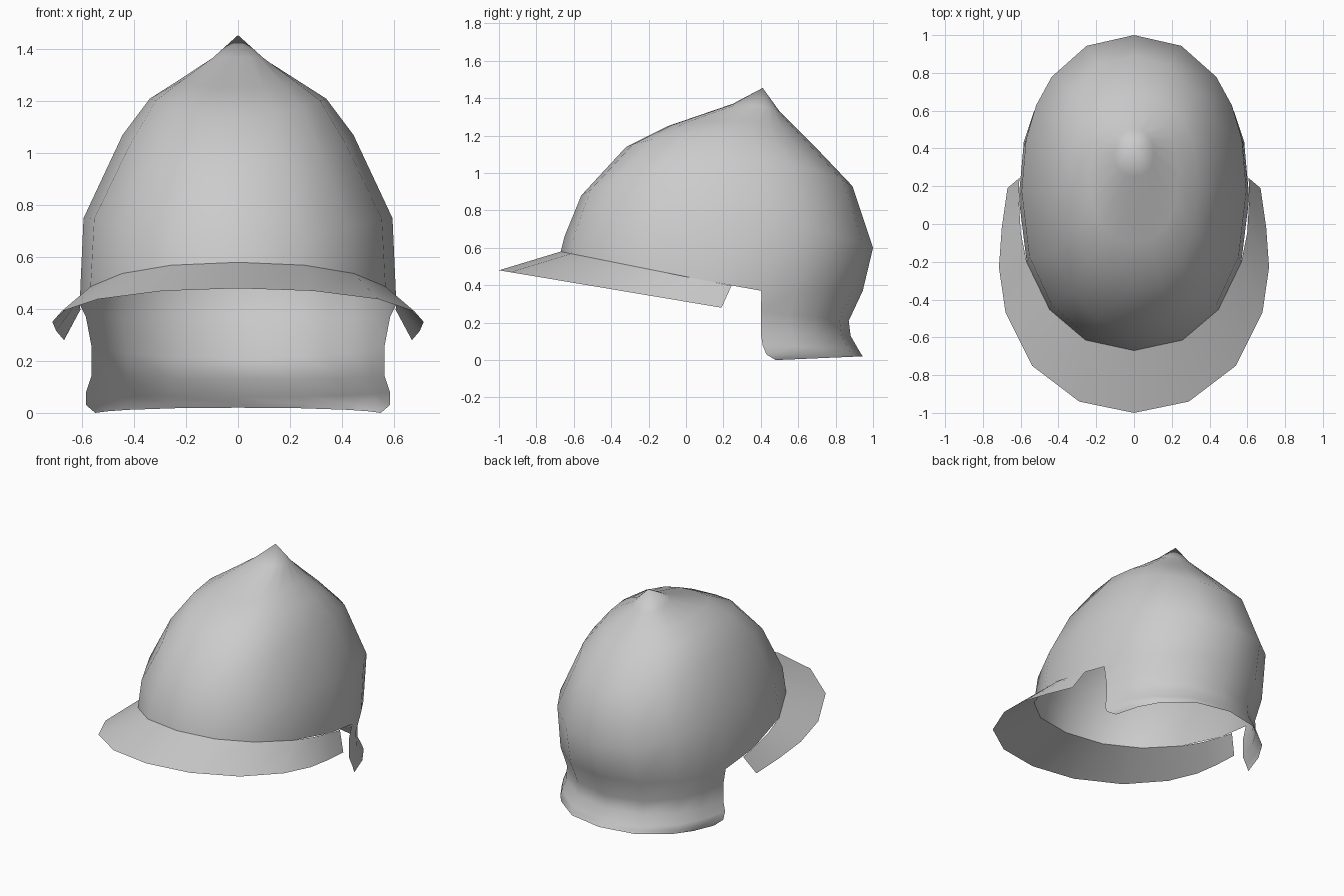
import bpy, bmesh
from math import sin, cos, radians, copysign

if "Cube" in bpy.data.objects:
    bpy.data.objects.remove(bpy.data.objects["Cube"])

HALF = [0, 22.5, 45, 67.5, 90, 107, 121, 135, 157.5, 180]
FULL = HALF + [360 - a for a in reversed(HALF[1:-1])]


def squared(v):
    # slightly squared-off ellipse
    return copysign(abs(v) ** 0.9, v) if abs(v) > 1e-6 else 0.0


def ring_point(a, w, yf, zf, yb, zb, bump):
    s, c = squared(sin(radians(a))), squared(cos(radians(a)))
    k = (1 - c) / 2
    return (w * s, yf + (yb - yf) * k, zf + (zb - zf) * k + bump * s * s)


def rim_point(a):
    # tilted lower edge of the dome, levelling out at the back
    x, y, _ = ring_point(a, 0.61, -0.67, 0, 0.945, 0, 0)
    return (x, y, max(0.37, 0.58 - 0.2 * (y + 0.67)))


def strip(bm, low, high, closed=False):
    n = len(low)
    for i in range(n if closed else n - 1):
        j = (i + 1) % n
        bm.faces.new((low[i], low[j], high[j], high[i]))


def finish(bm, name):
    me = bpy.data.meshes.new(name)
    for f in bm.faces:
        f.smooth = True
    bm.to_mesh(me)
    bm.free()
    ob = bpy.data.objects.new(name, me)
    bpy.context.collection.objects.link(ob)


# Dome: tilted rings (half width, front y, z, back y, z, side lift) to an apex
bm = bmesh.new()
rings = [
    (0.595, -0.65, 0.66, 1.00, 0.60, 0.12),
    (0.445, -0.56, 0.88, 0.89, 0.93, 0.165),
    (0.34, -0.32, 1.14, 0.70, 1.13, 0.075),
    (0.235, -0.10, 1.25, 0.61, 1.22, 0.042),
    (0.105, 0.25, 1.37, 0.50, 1.33, 0.01),
]
rim = [bm.verts.new(rim_point(a)) for a in FULL]
low = rim
for r in rings:
    high = [bm.verts.new(ring_point(a, *r)) for a in FULL]
    strip(bm, low, high, True)
    low = high
apex = bm.verts.new((0, 0.41, 1.455))
for i in range(len(low)):
    bm.faces.new((low[i], low[(i + 1) % len(low)], apex))

# Neck guard: rows (half width, side z, front y, back y, back z) below the rear rim
rear = [i for i, a in enumerate(FULL) if 107 <= a <= 253]
y0, x0 = rim[rear[0]].co.y, rim[rear[0]].co.x
high = [rim[i] for i in rear]
base = [v.co.copy() for v in high]
for w, zs, yf, yb, zb in [
    (0.565, 0.26, 0.40, 0.87, 0.21),
    (0.565, 0.14, 0.40, 0.88, 0.13),
    (0.585, 0.08, 0.41, 0.92, 0.06),
    (0.585, 0.03, 0.43, 0.935, 0.035),
    (0.55, 0.0, 0.48, 0.945, 0.02),
]:
    low = []
    for p in base:
        k = (p.y - y0) / (0.945 - y0)
        low.append(bm.verts.new((p.x / x0 * w, yf + (yb - yf) * k, zs + (zb - zs) * k)))
    strip(bm, low, high)
    high = low
finish(bm, "helmet_shell")

# Brim: sloping band around the front of the rim
bm = bmesh.new()
angles = [0, 22.5, 45, 67.5, 79, 90, 96]
outer = [(0, -1), (0.29, -0.94), (0.54, -0.75), (0.68, -0.47),
         (0.715, -0.23), (0.70, -0.02), (0.67, 0.19)]
edge = [(-x, y) for x, y in reversed(outer[1:])] + outer
span = [-a for a in reversed(angles[1:])] + angles
low = [bm.verts.new((x, y, 0.48 - 0.168 * (y + 1))) for x, y in edge]
high = [bm.verts.new(rim_point(a)) for a in span]
strip(bm, low, high)
finish(bm, "brim")
